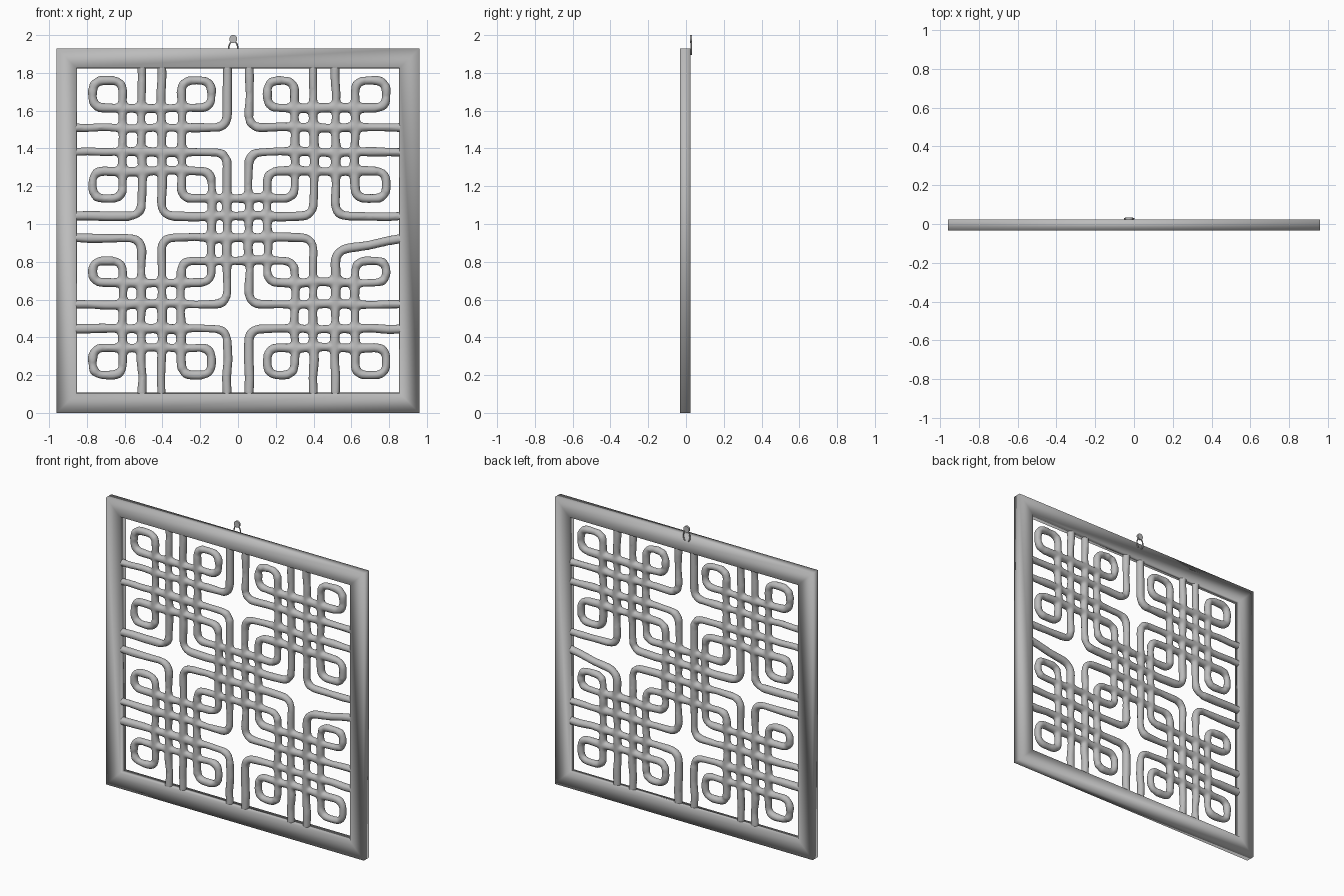
import bpy, bmesh, math, random
from mathutils import Vector

cube = bpy.data.objects.get("Cube")
if cube:
    bpy.data.objects.remove(cube, do_unlink=True)

random.seed(4)
HALF, HEIGHT = 0.96, 1.93
MID_Z = 0.985
LATTICE_Y = -0.005

GREY = (0.5, 0.5, 0.5, 1)
grey = bpy.data.materials.new("plain_grey")
grey.use_nodes = True
grey.diffuse_color = GREY
grey.node_tree.nodes["Principled BSDF"].inputs["Base Color"].default_value = GREY


def activate(obj):
    bpy.ops.object.select_all(action="DESELECT")
    obj.select_set(True)
    bpy.context.view_layer.objects.active = obj


def rounded(points, radius):
    """Polyline with each inner corner replaced by a short arc."""
    pts = [Vector(p) for p in points]
    out = [pts[0]]
    for a, b, c in zip(pts, pts[1:], pts[2:]):
        r = min(radius, (a - b).length * 0.48, (c - b).length * 0.48)
        p, q = b + (a - b).normalized() * r, b + (c - b).normalized() * r
        for i in range(6):
            t = i / 5
            out.append(p * (1 - t) ** 2 + b * 2 * t * (1 - t) + q * t * t)
    return out + [pts[-1]]


def hand_drawn(points, step, wobble):
    """Split long straight runs and nudge the new points a little sideways."""
    out = [points[0]]
    for a, b in zip(points, points[1:]):
        count = max(1, round((b - a).length / step))
        side = Vector((a.y - b.y, b.x - a.x)).normalized()
        for i in range(1, count):
            out.append(a.lerp(b, i / count) + side * random.uniform(-wobble, wobble))
        out.append(b)
    return out


def tubes(name, paths, thickness, unevenness=0.0):
    """Mesh object made of round rods following the 3D paths."""
    curve = bpy.data.curves.new(name, "CURVE")
    curve.dimensions = "3D"
    curve.bevel_depth = thickness
    curve.bevel_resolution = 3
    curve.use_fill_caps = True
    for path in paths:
        spline = curve.splines.new("POLY")
        spline.points.add(len(path) - 1)
        for point, co in zip(spline.points, path):
            point.co = (*co, 1)
            point.radius = 1 + random.uniform(-unevenness, unevenness)
    obj = bpy.data.objects.new(name, curve)
    bpy.context.collection.objects.link(obj)
    activate(obj)
    bpy.ops.object.convert(target="MESH")
    obj = bpy.context.object
    obj.data.materials.clear()
    obj.data.materials.append(grey)
    return obj


# Frame: rectangular section (inset from the outer edge, depth) carried round the opening,
# smooth shaded throughout so that its faces blend softly into each other
profile = [(0, 0.024), (0, -0.033), (0.103, -0.033), (0.108, 0.024)]
bm = bmesh.new()
rings = []
for inset, y in profile:
    w, lo, hi = HALF - inset, inset, HEIGHT - inset
    rings.append([bm.verts.new((x, y, z)) for x, z in ((-w, lo), (w, lo), (w, hi), (-w, hi))])
for i, ring in enumerate(rings):
    after = rings[(i + 1) % len(rings)]
    for k in range(4):
        n = (k + 1) % 4
        bm.faces.new((ring[k], ring[n], after[n], after[k]))
bmesh.ops.recalc_face_normals(bm, faces=bm.faces)
mesh = bpy.data.meshes.new("frame")
bm.to_mesh(mesh)
bm.free()
frame = bpy.data.objects.new("frame", mesh)
bpy.context.collection.objects.link(frame)
mesh.materials.append(grey)
activate(frame)
bpy.ops.object.shade_smooth()


# Lattice: interlaced rods of one quadrant, measured outward from the centre
def quadrant(sx, sz, us, ws, end_w):
    l0, a, b, c, d, l1 = us
    k0, e, f, g, h, k1 = ws
    m, edge = 0.057, 0.895
    looped = [(0, k0), (a, k0), (a, k1), (l0, k1), (l0, h), (l1, h), (l1, k1),
              (d, k1), (d, k0), (l1, k0), (l1, e), (l0, e), (l0, 0)]
    bends = [[(b, edge), (b, m), (0, m)],
             [(c, edge), (c, end_w), (edge, m)],
             [(edge, f), (m, f), (m, 0)],
             [(edge, g), (m, g), (m, edge)]]
    result = []
    for path, radius in [(looped, 0.06)] + [(p, 0.07) for p in bends]:
        flat = rounded([(sx * u, sz * w) for u, w in path], radius)
        flat = hand_drawn(flat, 0.1, 0.005)
        result.append([(p.x, LATTICE_Y, MID_Z + p.y) for p in flat])
    return result


left = (0.14, 0.3, 0.405, 0.51, 0.61, 0.77)
right = (0.155, 0.3, 0.4, 0.515, 0.62, 0.785)
upper = (0.15, 0.295, 0.395, 0.525, 0.63, 0.775)
lower = (0.18, 0.295, 0.41, 0.54, 0.64, 0.785)
rods = (quadrant(-1, 1, left, upper, 0.057) + quadrant(1, 1, right, upper, 0.057)
        + quadrant(-1, -1, left, lower, 0.06) + quadrant(1, -1, right, lower, 0.125))
lattice = tubes("lattice", rods, 0.0245, 0.12)

# Fuse the rods so that crossings blend softly
remesh = lattice.modifiers.new("fuse", "REMESH")
remesh.mode = "VOXEL"
remesh.voxel_size = 0.009
remesh.use_smooth_shade = True
soften = lattice.modifiers.new("soften", "SMOOTH")
soften.factor = 0.5
soften.iterations = 5

# Hanger: wire hoop behind the top rail, open below, with a round nail head above it
HOOK_X, HOOK_Y = -0.025, 0.028
hoop = [(HOOK_X + 0.024 * math.cos(t), HOOK_Y, 1.93 + 0.038 * math.sin(t))
        for t in (math.radians(-60 + 12.5 * i) for i in range(25))]
tubes("hanger_loop", [hoop], 0.004)
bpy.ops.object.shade_smooth()

bpy.ops.mesh.primitive_cylinder_add(vertices=24, radius=0.021, depth=0.012,
                                    location=(HOOK_X, 0.027, 1.979),
                                    rotation=(math.pi / 2, 0, 0))
head = bpy.context.object
head.name = "hanger_head"
head.data.materials.append(grey)
bpy.ops.object.shade_smooth_by_angle(angle=math.radians(40))
